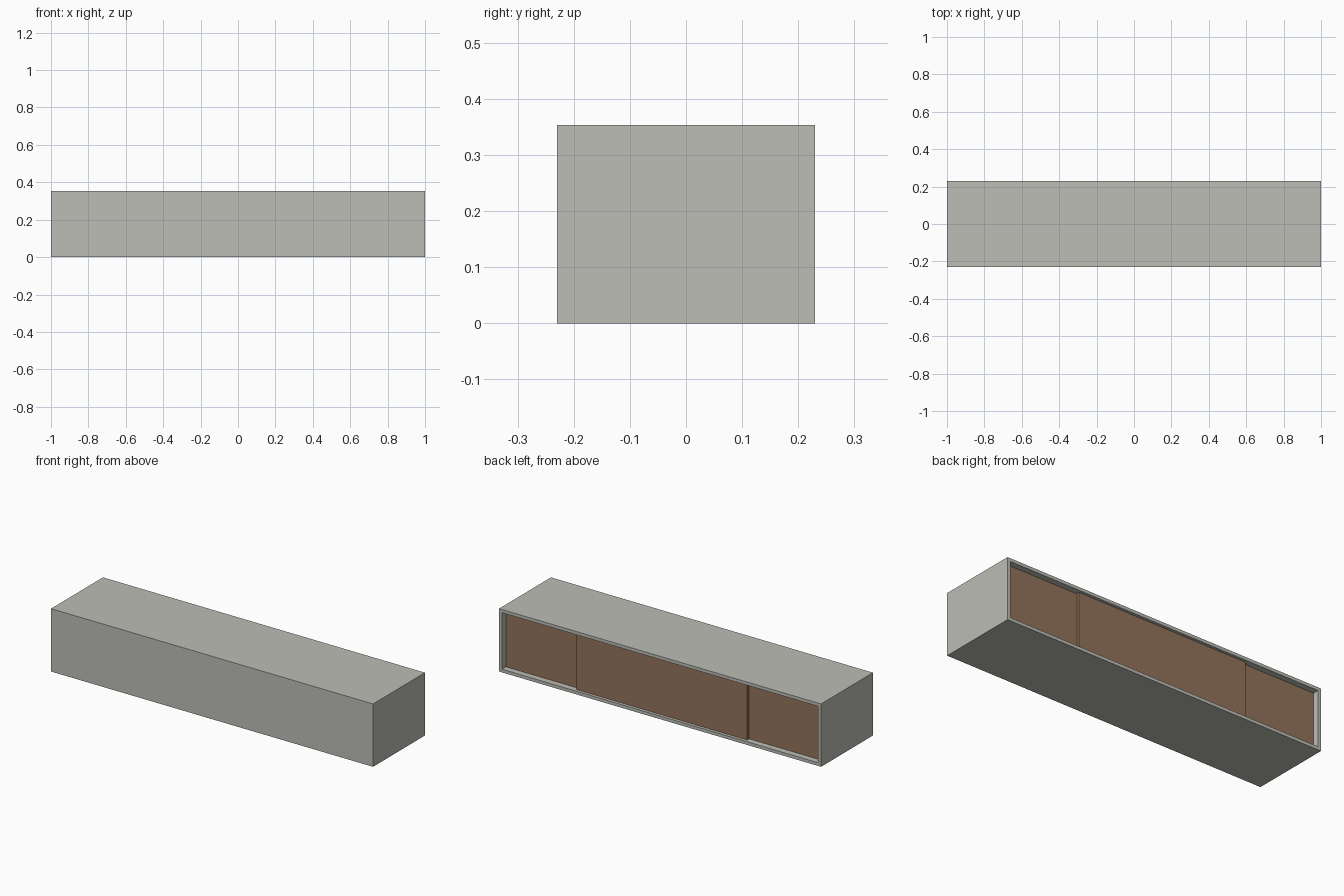
import bpy, bmesh
from mathutils import Vector

if "Cube" in bpy.data.objects:
    bpy.data.objects.remove(bpy.data.objects["Cube"])

# overall size and board thickness
X, Y, H, T = 1.0, 0.23, 0.353, 0.018


def material(name, rgb):
    m = bpy.data.materials.new(name)
    m.diffuse_color = (*rgb, 1.0)
    m.use_nodes = True
    m.node_tree.nodes["Principled BSDF"].inputs["Base Color"].default_value = m.diffuse_color
    return m


GREY = material("warm grey lacquer", (0.51, 0.51, 0.47))
BROWN = material("brown wood", (0.29, 0.174, 0.105))


def board(name, lo, hi, mat):
    """Box between two opposite corners."""
    lo, hi = Vector(lo), Vector(hi)
    bm = bmesh.new()
    bmesh.ops.create_cube(bm, size=1)
    for v in bm.verts:
        v.co = (lo + hi) / 2 + v.co * (hi - lo)
    me = bpy.data.meshes.new(name)
    bm.to_mesh(me)
    bm.free()
    me.materials.append(mat)
    ob = bpy.data.objects.new(name, me)
    bpy.context.collection.objects.link(ob)
    return ob


# cabinet case, open towards +y: one box with the back face inset and pushed in
case = board("cabinet_case", (-X, -Y, 0), (X, Y, H), GREY)
bm = bmesh.new()
bm.from_mesh(case.data)
back = max(bm.faces, key=lambda f: f.calc_center_median().y)
bmesh.ops.inset_region(bm, faces=[back], thickness=T, use_even_offset=True)
inner = bmesh.ops.extrude_face_region(bm, geom=[back])
for v in inner["geom"]:
    if isinstance(v, bmesh.types.BMVert):
        v.co.y = -Y + T
bmesh.ops.delete(bm, geom=[back], context="FACES_ONLY")
bmesh.ops.recalc_face_normals(bm, faces=bm.faces)
bm.to_mesh(case.data)
bm.free()

# sliding doors: side pair on the inner track, wide middle door on the outer one
E = 0.001
for side, name in ((-1, "left_door"), (1, "right_door")):
    xs = sorted((side * 0.50, side * (X - T - E)))
    board(name, (xs[0], Y - 0.05, T + E), (xs[1], Y - 0.033, H - T - E), BROWN)
board("middle_door", (-0.53, Y - 0.032, T + E), (0.53, Y - 0.015, H - T - E), BROWN)
